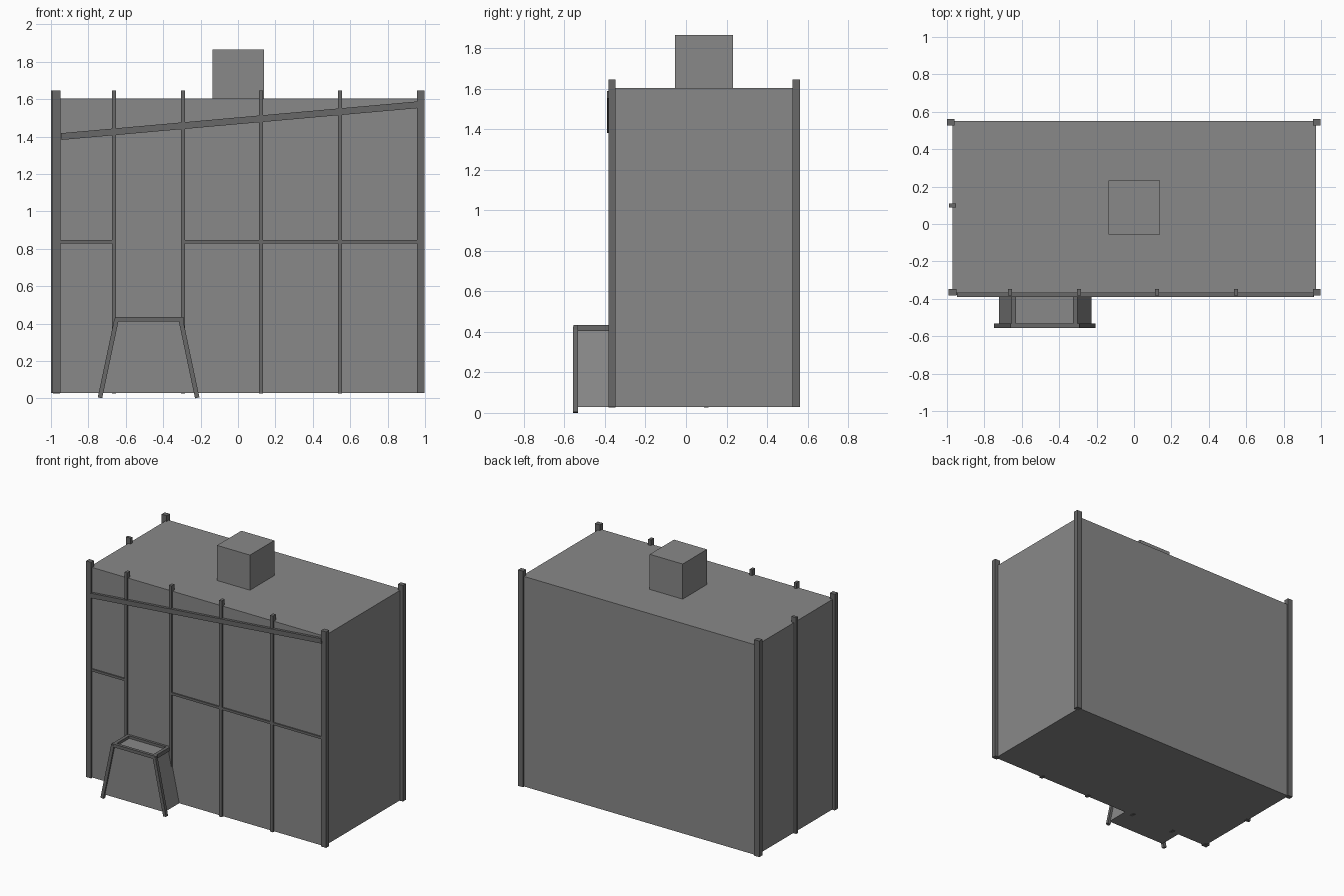
import bpy, bmesh, math
from mathutils import Vector

if "Cube" in bpy.data.objects:
    bpy.data.objects.remove(bpy.data.objects["Cube"])


def material(name, v):
    m = bpy.data.materials.new(name)
    m.diffuse_color = (v, v, v, 1)
    m.use_nodes = True
    m.node_tree.nodes["Principled BSDF"].inputs["Base Color"].default_value = m.diffuse_color
    return m


WALL = material("dark_grey_wall", 0.25)
TRIM = material("darker_grey_trim", 0.14)


def prism(name, pts, y0, y1, mat=TRIM):
    """Extrude an x,z outline along y."""
    bm = bmesh.new()
    a = [bm.verts.new((x, y0, z)) for x, z in pts]
    b = [bm.verts.new((x, y1, z)) for x, z in pts]
    n = len(pts)
    bm.faces.new(a)
    bm.faces.new(b[::-1])
    for i in range(n):
        bm.faces.new((a[i], b[i], b[(i + 1) % n], a[(i + 1) % n]))
    bmesh.ops.recalc_face_normals(bm, faces=bm.faces)
    me = bpy.data.meshes.new(name)
    bm.to_mesh(me)
    bm.free()
    me.materials.append(mat)
    ob = bpy.data.objects.new(name, me)
    bpy.context.collection.objects.link(ob)
    return ob


def box(name, x0, x1, y0, y1, z0, z1, mat=TRIM):
    return prism(name, [(x0, z0), (x1, z0), (x1, z1), (x0, z1)], y0, y1, mat)


def beam(name, p, q, width, y0, y1):
    """Straight bar between two x,z points."""
    p, q = Vector(p), Vector(q)
    d = (q - p).normalized()
    n = Vector((-d.y, d.x)) * width / 2
    return prism(name, [p - n, q - n, q + n, p + n], y0, y1)


# Main block and chimney
box("building_body", -0.97, 0.973, -0.37, 0.551, 0.03, 1.603, WALL)
box("chimney", -0.135, 0.138, -0.055, 0.232, 1.55, 1.866, WALL)

# Corner posts
for name, x, y in (("front_left", -0.97, -0.365), ("front_right", 0.977, -0.365),
                   ("back_left", -0.98, 0.544), ("back_right", 0.977, 0.544)):
    box("corner_post_" + name, x - 0.021, x + 0.021, y - 0.018, y + 0.018, 0.028, 1.646)

# Front and left wall studs
for i, x in enumerate((-0.662, -0.295, 0.122, 0.545)):
    box(f"front_stud_{i + 1}", x - 0.011, x + 0.011, -0.382, -0.347, 0.026, 1.646)
box("left_stud", -0.99, -0.952, 0.088, 0.11, 0.026, 1.646)

# Horizontal rails and slanted beam
rails = (-0.96, -0.662), (-0.295, 0.122), (0.122, 0.545), (0.545, 0.965)
for i, (x0, x1) in enumerate(rails):
    box(f"front_rail_{i + 1}", x0, x1, -0.379, -0.36, 0.829, 0.847)
beam("slanted_beam", (-0.946, 1.4), (0.962, 1.57), 0.036, -0.39, -0.365)

# Porch block
prism("porch_body", [(-0.722, 0.03), (-0.228, 0.03), (-0.312, 0.415), (-0.645, 0.415)],
      -0.545, -0.365, WALL)

# Porch front frame and top side rails
box("porch_lintel", -0.658, -0.292, -0.556, -0.533, 0.41, 0.434)
for side, s in (("left", -1), ("right", 1)):
    cx = -0.478
    beam("porch_leg_" + side, (cx + s * 0.26, 0.003), (cx + s * 0.171, 0.425),
         0.024, -0.557, -0.533)
    e = sorted((cx + s * 0.177, cx + s * 0.152))
    box("porch_top_rail_" + side, *e, -0.535, -0.365, 0.405, 0.434)
box("porch_back_rail", -0.655, -0.301, -0.388, -0.365, 0.405, 0.434)
